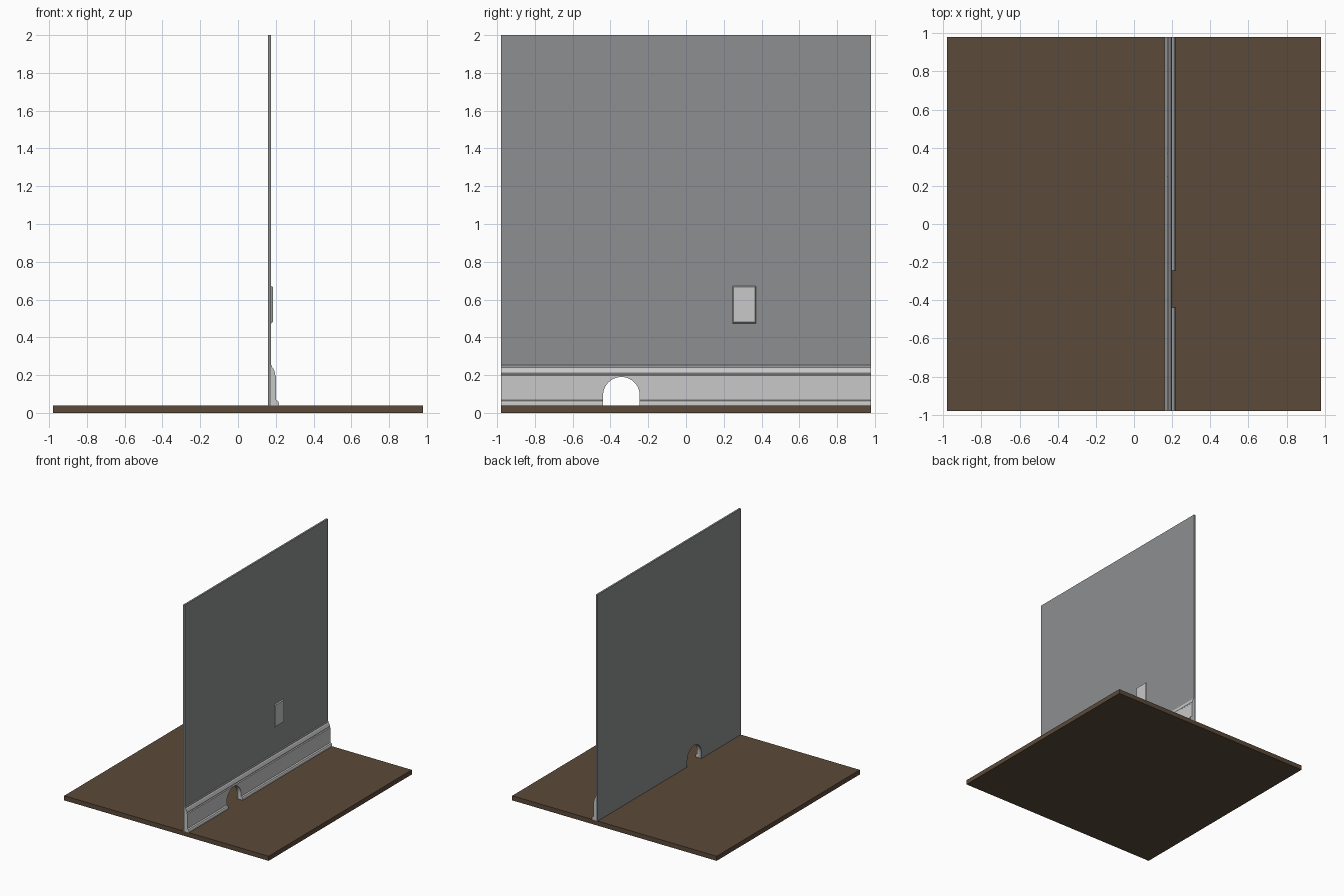
import bpy, bmesh, math

if "Cube" in bpy.data.objects:
    bpy.data.objects.remove(bpy.data.objects["Cube"])

H = 0.98            # half width of the floor and wall
HOLE_Y, HOLE_R, SPRING = -0.342, 0.097, 0.093


def material(name, rgb):
    m = bpy.data.materials.new(name)
    m.diffuse_color = (*rgb, 1)
    m.use_nodes = True
    m.node_tree.nodes["Principled BSDF"].inputs["Base Color"].default_value = m.diffuse_color
    return m


brown = material("brown_floor", (0.105, 0.068, 0.042))
grey = material("grey_wall", (0.27, 0.275, 0.28))
white = material("off_white_trim", (0.58, 0.58, 0.58))


def prism(name, points, vector, mat=None):
    """Extrude a closed outline of 3D points along a vector."""
    bm = bmesh.new()
    face = bm.faces.new([bm.verts.new(p) for p in points])
    new = bmesh.ops.extrude_face_region(bm, geom=[face])["geom"]
    bmesh.ops.translate(bm, vec=vector, verts=[g for g in new if isinstance(g, bmesh.types.BMVert)])
    bmesh.ops.recalc_face_normals(bm, faces=bm.faces)
    mesh = bpy.data.meshes.new(name)
    bm.to_mesh(mesh)
    bm.free()
    ob = bpy.data.objects.new(name, mesh)
    bpy.context.collection.objects.link(ob)
    if mat:
        mesh.materials.append(mat)
    return ob


def box(name, x0, x1, y, z0, z1, mat):
    return prism(name, [(x0, y[0], z0), (x0, y[1], z0), (x0, y[1], z1), (x0, y[0], z1)],
                 (x1 - x0, 0, 0), mat)


# Floor slab
box("floor", -H, H, (-H, H), 0, 0.04, brown)

# Arch outline, from the right foot over the top to the left foot
arch = [(HOLE_Y + HOLE_R * math.cos(math.pi * i / 20),
         SPRING + HOLE_R * math.sin(math.pi * i / 20)) for i in range(21)]

# Wall with the arched hole as a notch in its outline
outline = [(-H, 2.0), (H, 2.0), (H, 0.04), (HOLE_Y + HOLE_R, 0.04),
           *arch, (HOLE_Y - HOLE_R, 0.04), (-H, 0.04)]
prism("wall", [(0.16, y, z) for y, z in outline], (0.016, 0, 0), grey)

# Moulded baseboard swept along the wall
profile = [(0.176, 0.04), (0.217, 0.04), (0.216, 0.054), (0.211, 0.064), (0.2, 0.069),
           (0.2, 0.197), (0.194, 0.203), (0.197, 0.21), (0.187, 0.236),
           (0.181, 0.241), (0.181, 0.249), (0.176, 0.253)]
board = prism("baseboard", [(x, -H, z) for x, z in profile], (0, 2 * H, 0), white)

# Cut the same arch through the baseboard
cut_line = [(HOLE_Y + HOLE_R, 0.0), *arch, (HOLE_Y - HOLE_R, 0.0)]
cutter = prism("hole_cutter", [(0.1, y, z) for y, z in cut_line], (0.2, 0, 0))
cutter.hide_render = True
mod = board.modifiers.new("hole", "BOOLEAN")
mod.operation, mod.solver, mod.object = "DIFFERENCE", "EXACT", cutter
bpy.context.view_layer.objects.active = board
bpy.ops.object.modifier_apply(modifier=mod.name)
bpy.data.objects.remove(cutter)

# Blank cover plate with a chamfered front edge
plate = box("cover_plate", 0.176, 0.184, (0.245, 0.37), 0.474, 0.672, white)
for v in plate.data.vertices:
    if v.co.x > 0.18:
        v.co.y += 0.006 if v.co.y < 0.3 else -0.006
        v.co.z += 0.006 if v.co.z < 0.57 else -0.006
